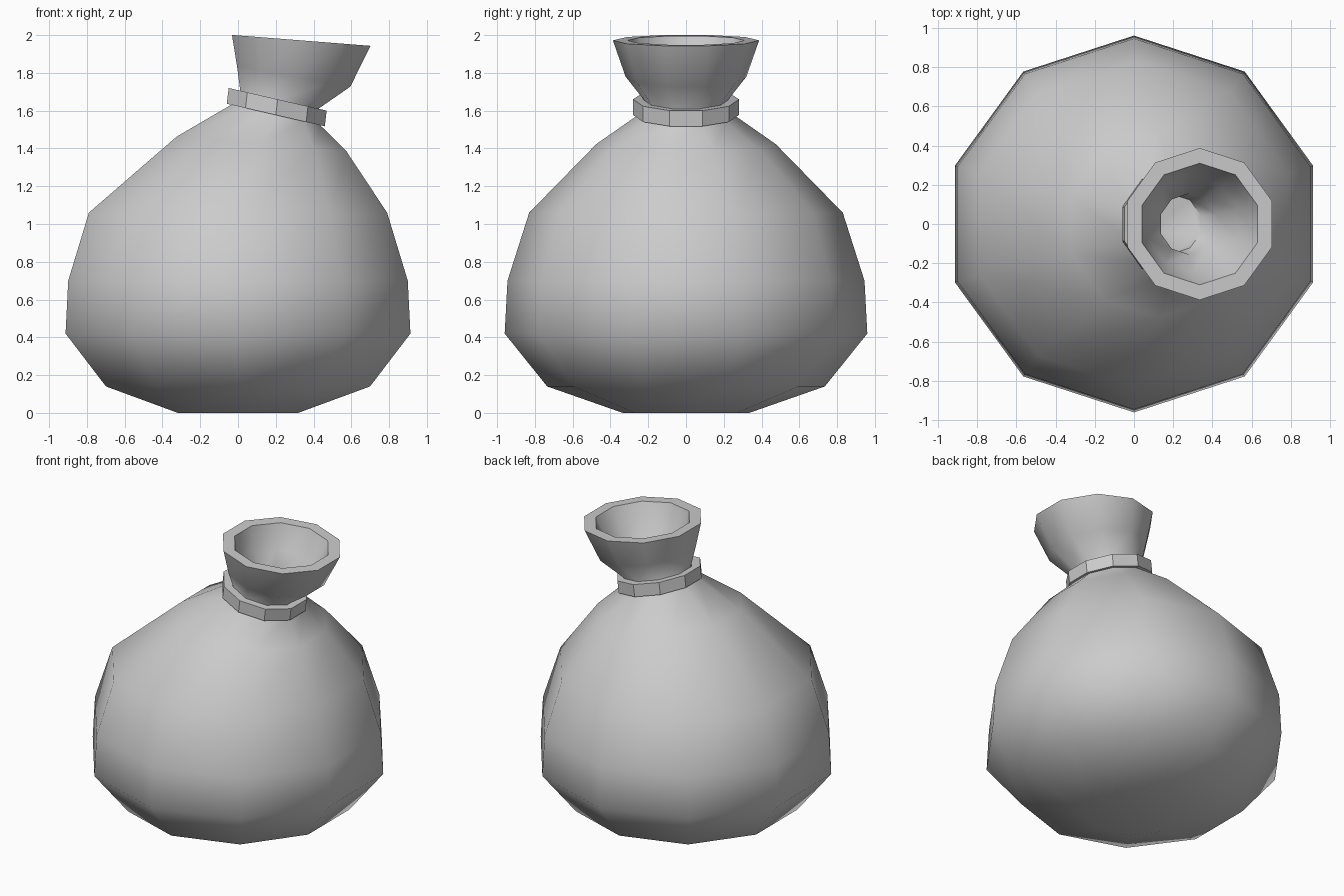
import bpy
import bmesh
from math import radians, sin, cos, pi

cube = bpy.data.objects.get("Cube")
if cube:
    bpy.data.objects.remove(cube, do_unlink=True)

SIDES = 10

grey = bpy.data.materials.new("cloth grey")
grey.use_nodes = True
colour = (0.6, 0.6, 0.6, 1)
grey.diffuse_color = colour
grey.node_tree.nodes["Principled BSDF"].inputs["Base Color"].default_value = colour


def loft(name, rings, smooth_angle, closed=False):
    """Skin tilted rings, each given as (centre x, centre z, radius, tilt)."""
    bm = bmesh.new()
    loops = []
    for cx, cz, radius, tilt in rings:
        t = radians(tilt)
        loop = []
        for i in range(SIDES):
            a = pi / 2 + 2 * pi * i / SIDES
            x, y = radius * cos(a), radius * sin(a)
            loop.append(bm.verts.new((cx + x * cos(t), y, cz - x * sin(t))))
        loops.append(loop)
    pairs = list(zip(loops, loops[1:]))
    if closed:
        pairs.append((loops[-1], loops[0]))
    else:
        bm.faces.new(loops[0][::-1])
        bm.faces.new(loops[-1])
    for low, high in pairs:
        for i in range(SIDES):
            j = (i + 1) % SIDES
            bm.faces.new((low[i], low[j], high[j], high[i]))
    bmesh.ops.recalc_face_normals(bm, faces=bm.faces)
    mesh = bpy.data.meshes.new(name)
    bm.to_mesh(mesh)
    bm.free()
    mesh.materials.append(grey)
    obj = bpy.data.objects.new(name, mesh)
    bpy.context.collection.objects.link(obj)
    bpy.ops.object.select_all(action='DESELECT')
    obj.select_set(True)
    bpy.context.view_layer.objects.active = obj
    bpy.ops.object.shade_smooth_by_angle(angle=radians(smooth_angle))
    return obj


# Sack: round body, leaning neck, flared mouth, then down the inside
body = [
    (0, 0, 0.335, 0),
    (0, 0.14, 0.735, 0),
    (0, 0.42, 0.96, 0),
    (0, 0.70, 0.945, 0),
    (0, 1.06, 0.83, 0),
    (0.125, 1.423, 0.475, 5),
    (0.20, 1.58, 0.25, 13),
]
mouth = [
    (0.22, 1.66, 0.225, 13),
    (0.295, 1.78, 0.32, 10),
    (0.335, 1.972, 0.387, 4.5),
]
inside = [
    (0.335, 1.972, 0.31, 4.5),
    (0.30, 1.80, 0.245, 10),
    (0.28, 1.68, 0.155, 13),
    (0.20, 1.59, 0.15, 13),
]
loft("sack", body + mouth + inside, 60)

# Band tied round the neck
band = [
    (0.20, 1.577, 0.22, 13),
    (0.20, 1.577, 0.28, 13),
    (0.21, 1.66, 0.28, 13),
    (0.21, 1.66, 0.22, 13),
]
loft("neck_band", band, 30, closed=True)
